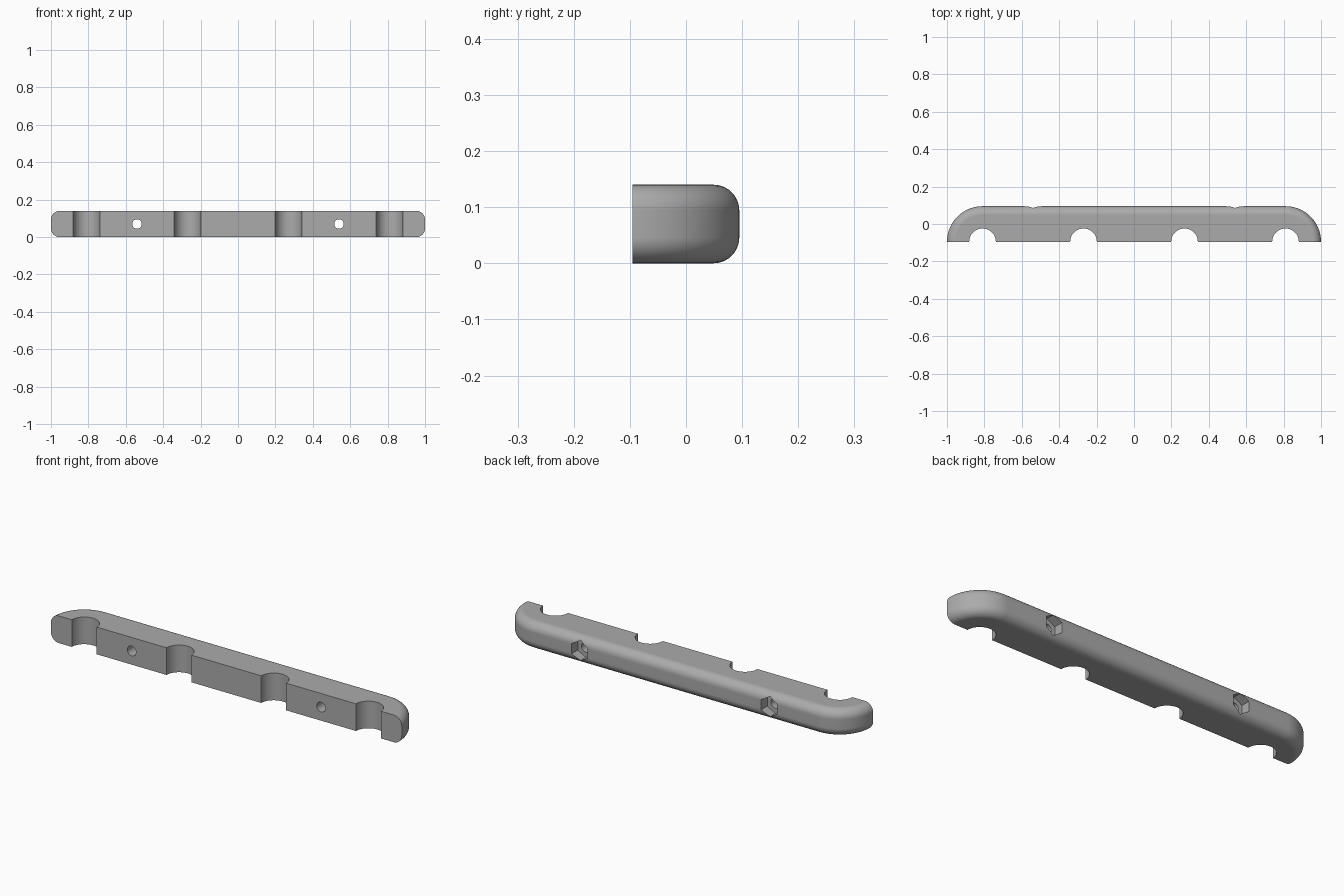
import bpy, bmesh
from math import sin, cos, pi, radians
from mathutils import Matrix

cube = bpy.data.objects.get("Cube")
if cube:
    bpy.data.objects.remove(cube, do_unlink=True)

HEIGHT, DEPTH, FILLET = 0.14, 0.19, 0.046
FRONT, BACK, MID = -DEPTH / 2, DEPTH / 2, HEIGHT / 2

grey = bpy.data.materials.new("plain grey")
grey.use_nodes = True
COLOUR = (0.41, 0.41, 0.41, 1)
grey.diffuse_color = COLOUR
grey.node_tree.nodes["Principled BSDF"].inputs["Base Color"].default_value = COLOUR


def make_object(name, bm):
    bmesh.ops.recalc_face_normals(bm, faces=bm.faces)
    mesh = bpy.data.meshes.new(name)
    bm.to_mesh(mesh)
    bm.free()
    mesh.materials.append(grey)
    ob = bpy.data.objects.new(name, mesh)
    bpy.context.collection.objects.link(ob)
    return ob


def outline(inset, steps=24):
    """Bar footprint: flat front, quarter-round ends, straight back."""
    r = DEPTH - inset
    cx = 1 - DEPTH
    arc = [(cx + r * cos(t), FRONT + r * sin(t))
           for t in (pi / 2 * i / steps for i in range(steps + 1))]
    return arc + [(-x, y) for x, y in reversed(arc)]


# Bar: footprints stacked along a rounded edge profile
bm = bmesh.new()
STEPS = 10
lower = [(FILLET * (1 - sin(a)), FILLET * (1 - cos(a)))
         for a in (pi / 2 * i / STEPS for i in range(STEPS + 1))]
layers = lower + [(d, HEIGHT - z) for d, z in reversed(lower)]
rings = [[bm.verts.new((x, y, z)) for x, y in outline(d)] for d, z in layers]
for a, b in zip(rings, rings[1:]):
    for i in range(len(a) - 1):
        bm.faces.new((a[i], a[i + 1], b[i + 1], b[i]))
bm.faces.new(rings[0])
bm.faces.new(rings[-1])
bm.faces.new([r[0] for r in rings] + [r[-1] for r in reversed(rings)])
bar = make_object("grooved_bar", bm)


def cut(name, sides, radius, length, matrix):
    """Subtract a prism from the bar."""
    bm = bmesh.new()
    bmesh.ops.create_cone(bm, cap_ends=True, segments=sides, radius1=radius,
                          radius2=radius, depth=length, matrix=matrix)
    cutter = make_object(name, bm)
    cutter.hide_render = True
    mod = bar.modifiers.new(name, 'BOOLEAN')
    mod.operation = 'DIFFERENCE'
    mod.solver = 'EXACT'
    mod.object = cutter
    bpy.context.view_layer.objects.active = bar
    bpy.ops.object.modifier_apply(modifier=name)
    bpy.data.objects.remove(cutter, do_unlink=True)


ACROSS = Matrix.Rotation(radians(90), 4, 'X')
POCKET = 0.05
for side in (-1, 1):
    # Half-round grooves in the front
    for x in (0.27, 0.81):
        cut("groove_cutter", 64, 0.071, 0.4,
            Matrix.Translation((side * x, FRONT, MID)))
    # Screw hole with a hexagonal nut pocket, point up, in the back
    cut("screw_hole_cutter", 32, 0.025, 0.5,
        Matrix.Translation((side * 0.54, 0, MID)) @ ACROSS)
    cut("nut_pocket_cutter", 6, 0.052, 2 * POCKET,
        Matrix.Translation((side * 0.54, BACK, MID)) @ ACROSS)

# Smooth curves, crisp cut edges
for o in bpy.context.selected_objects:
    o.select_set(False)
bar.select_set(True)
bpy.context.view_layer.objects.active = bar
bpy.ops.object.shade_smooth_by_angle(angle=radians(30))
weighted = bar.modifiers.new("weighted_normals", 'WEIGHTED_NORMAL')
weighted.keep_sharp = True
